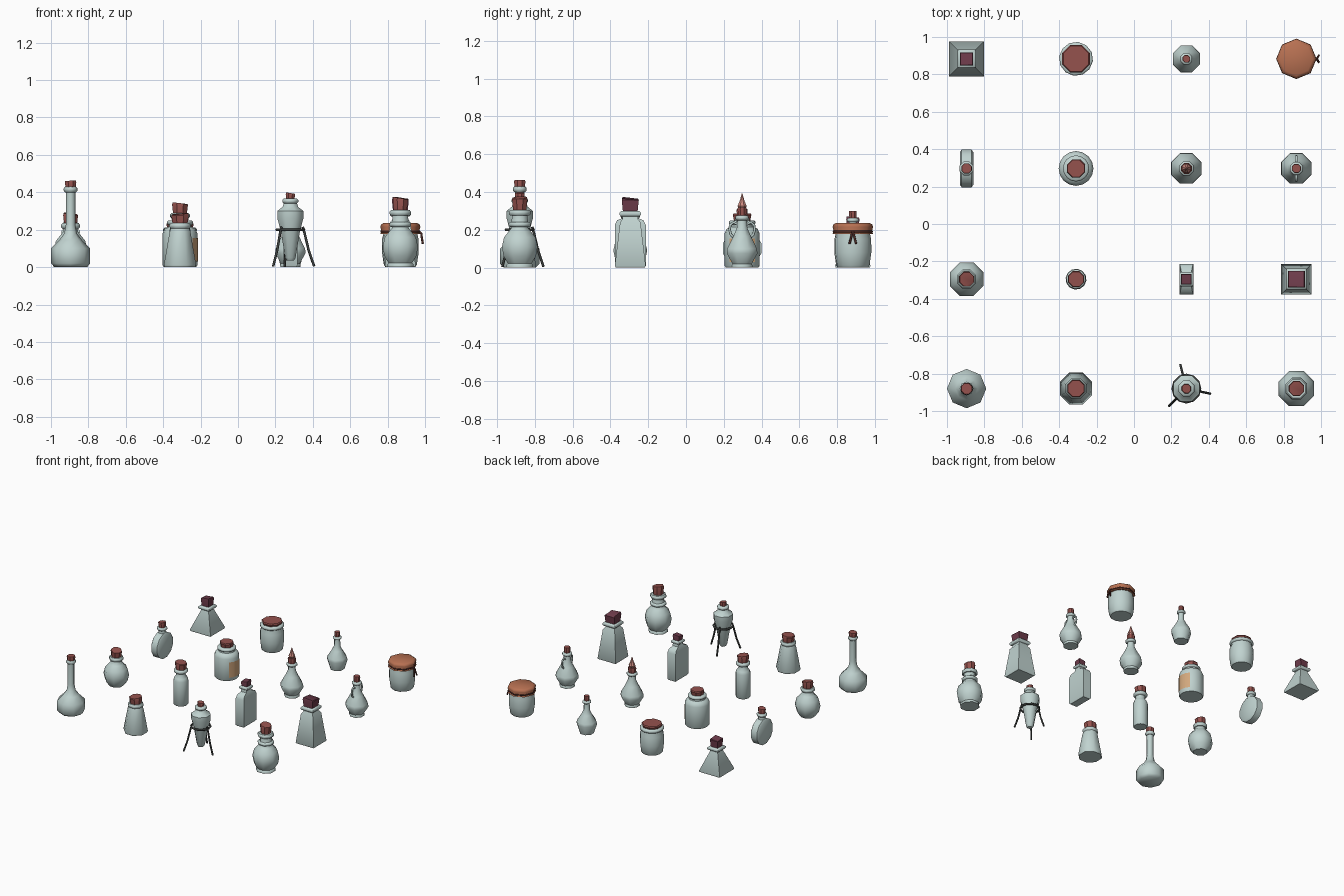
import bpy, bmesh, math
from mathutils import Vector, Matrix

if "Cube" in bpy.data.objects:
    bpy.data.objects.remove(bpy.data.objects["Cube"])

def material(name, rgb):
    m = bpy.data.materials.new(name)
    m.diffuse_color = (*rgb, 1)
    m.use_nodes = True
    m.node_tree.nodes["Principled BSDF"].inputs["Base Color"].default_value = m.diffuse_color
    return m

GLASS = material("pale_glass", (0.53, 0.65, 0.63))
CORK = material("red_cork", (0.30, 0.085, 0.076))
PLUM = material("plum_cork", (0.155, 0.045, 0.07))
CLOTH = material("orange_cloth", (0.48, 0.165, 0.085))
IRON = material("dark_iron", (0.045, 0.05, 0.047))
LABEL = material("tan_label", (0.66, 0.40, 0.21))
PINK = material("pink_stopper", (0.62, 0.26, 0.22))
STRING = material("brown_string", (0.08, 0.025, 0.02))

def finish(name, bm, mat, angle=50):
    bmesh.ops.recalc_face_normals(bm, faces=bm.faces)
    for f in bm.faces:
        f.smooth = True
    for e in bm.edges:
        e.smooth = len(e.link_faces) == 2 and e.calc_face_angle(0) < math.radians(angle)
    me = bpy.data.meshes.new(name)
    bm.to_mesh(me)
    bm.free()
    me.materials.append(mat)
    ob = bpy.data.objects.new(name, me)
    bpy.context.collection.objects.link(ob)
    return ob

def loft(name, pos, rings, sides=8, mat=GLASS, phase=22.5, angle=50, shear=(0, 0), matrix=None):
    """Stack of rings (rx, z) or (rx, ry, z), capped; the top ring is tilted by shear."""
    bm = bmesh.new()
    loops = []
    square = sides == 4
    for i, ring in enumerate(rings):
        rx, ry, z = ring if len(ring) == 3 else (ring[0], ring[0], ring[1])
        k = math.sqrt(2) if square else 1
        loop = []
        for j in range(sides):
            a = math.tau * j / sides + math.radians(45 if square else phase)
            x, y = rx * k * math.cos(a), ry * k * math.sin(a)
            t = x * shear[0] + y * shear[1] if i == len(rings) - 1 else 0
            loop.append(bm.verts.new((x, y, z + t)))
        loops.append(loop)
    for a, b in zip(loops, loops[1:]):
        for j in range(sides):
            n = (j + 1) % sides
            bm.faces.new((a[j], a[n], b[n], b[j]))
    bm.faces.new(loops[0][::-1])
    bm.faces.new(loops[-1])
    if matrix:
        bmesh.ops.transform(bm, matrix=matrix, verts=bm.verts)
    bmesh.ops.translate(bm, vec=(pos[0], pos[1], 0), verts=bm.verts)
    return finish(name, bm, mat, angle)

def lip(name, pos, r, z0, z1, sides=8, ry=None, phase=22.5):
    """Rounded rim."""
    ry = ry or r
    d = 0.008
    h = (z1 - z0) * 0.3
    loft(name, pos, [(r - d, ry - d, z0), (r, ry, z0 + h), (r, ry, z1 - h), (r - d, ry - d, z1)],
         sides, phase=phase)

def cork(name, pos, r, z0, z1, sides=8, mat=CORK, shear=(0.0, 0.0)):
    """Flared cork with tilted top."""
    loft(name, pos, [(r * 0.85, z0 - 0.01), (r, z1 - 0.008), (r * 0.92, z1)],
         sides, mat, angle=35, shear=shear)

def tube(name, points, r, mat, sides=6):
    bm = bmesh.new()
    pts = [Vector(p) for p in points]
    loops = []
    for i, p in enumerate(pts):
        d = (pts[min(i + 1, len(pts) - 1)] - pts[max(i - 1, 0)]).normalized()
        u = d.orthogonal().normalized() if i == 0 else (u - d * u.dot(d)).normalized()
        v = d.cross(u)
        loops.append([bm.verts.new(p + r * (u * math.cos(math.tau * j / sides) + v * math.sin(math.tau * j / sides)))
                      for j in range(sides)])
    for a, b in zip(loops, loops[1:]):
        for j in range(sides):
            bm.faces.new((a[j], a[(j + 1) % sides], b[(j + 1) % sides], b[j]))
    bm.faces.new(loops[0])
    bm.faces.new(loops[-1])
    return finish(name, bm, mat, 65)

def ring(name, pos, r, z, t, mat, sides=8):
    prof = [(math.cos(math.tau * k / 6) * t + r, math.sin(math.tau * k / 6) * t + z) for k in range(6)]
    bm = bmesh.new()
    loops = [[bm.verts.new((pos[0] + q * math.cos(math.tau * j / sides), pos[1] + q * math.sin(math.tau * j / sides), z2))
              for q, z2 in prof] for j in range(sides)]
    for j in range(sides):
        a, b = loops[j], loops[(j + 1) % sides]
        for k in range(6):
            bm.faces.new((a[k], b[k], b[(k + 1) % 6], a[(k + 1) % 6]))
    finish(name, bm, mat, 65)

C = (-0.895, -0.31, 0.28, 0.868)    # columns
R = (-0.88, -0.295, 0.297, 0.883)   # rows, front to back

# --- front row: long neck flask
p = (C[0], R[0])
loft("long_neck_flask", p, [(0.085, 0), (0.105, 0.02), (0.105, 0.10), (0.06, 0.145), (0.034, 0.18),
                            (0.025, 0.23), (0.025, 0.41)], phase=0)
lip("long_neck_lip", p, 0.037, 0.40, 0.43, phase=0)
cork("long_neck_cork", p, 0.033, 0.43, 0.462, shear=(0.05, 0))
# conical flask
p = (C[1], R[0])
loft("conical_flask", p, [(0.088, 0), (0.093, 0.012), (0.06, 0.19), (0.05, 0.215)])
lip("conical_lip", p, 0.06, 0.205, 0.235)
cork("conical_cork", p, 0.05, 0.235, 0.285, shear=(0.08, 0.05))
# pointed bottle on a tripod
p = (C[2], R[0])
loft("pointed_bottle", p, [(0.02, 0.035), (0.03, 0.05), (0.055, 0.19), (0.075, 0.26), (0.075, 0.30),
                           (0.045, 0.322), (0.035, 0.35)])
lip("pointed_lip", p, 0.046, 0.34, 0.367)
cork("pointed_cork", p, 0.027, 0.367, 0.396, shear=(-0.15, 0))
ring("tripod_ring", p, 0.072, 0.20, 0.008, IRON, 12)
for i, a in enumerate((104, 225, 348)):
    c, s = math.cos(math.radians(a)), math.sin(math.radians(a))
    tube(f"tripod_leg_{i}", [(p[0] + c * r, p[1] + s * r, z) for r, z in
                             ((0.068, 0.215), (0.078, 0.18), (0.10, 0.09), (0.13, 0.004))], 0.007, IRON)
# round footed bottle
p = (C[3], R[0])
loft("round_bottle", p, [(0.075, 0), (0.075, 0.015), (0.068, 0.022), (0.093, 0.06), (0.102, 0.11), (0.09, 0.16),
                         (0.06, 0.195), (0.047, 0.21), (0.045, 0.29)])
lip("round_neck_ring", p, 0.063, 0.215, 0.24)
lip("round_lip", p, 0.062, 0.275, 0.305)
cork("round_cork", p, 0.044, 0.305, 0.37, shear=(-0.15, 0.05))

# --- second row: globe flask
p = (C[0], R[1])
loft("globe_flask", p, [(0.055, 0), (0.085, 0.04), (0.097, 0.09), (0.085, 0.14), (0.055, 0.175),
                        (0.042, 0.19), (0.04, 0.22)])
lip("globe_lip", p, 0.055, 0.205, 0.235)
cork("globe_cork", p, 0.043, 0.235, 0.285, shear=(-0.12, 0.1))
# cylinder vial
p = (C[1], R[1])
loft("vial", p, [(0.05, 0), (0.056, 0.008), (0.056, 0.20), (0.048, 0.22), (0.036, 0.235), (0.036, 0.27)], 12)
lip("vial_lip", p, 0.053, 0.26, 0.29, 12)
cork("vial_cork", p, 0.046, 0.29, 0.342, 8, shear=(-0.12, 0))
# flat rectangular bottle
p = (C[2], R[1])
loft("flat_bottle", p, [(0.031, 0.076, 0), (0.037, 0.082, 0.008), (0.037, 0.082, 0.225), (0.033, 0.07, 0.25),
                        (0.025, 0.032, 0.265), (0.025, 0.028, 0.30)], 4)
lip("flat_lip", p, 0.038, 0.285, 0.31, 4)
cork("flat_cork", p, 0.028, 0.31, 0.35, 4, PLUM, (0.15, 0.1))
# square tapered bottle
p = (C[3], R[1])
loft("tapered_bottle", p, [(0.076, 0), (0.082, 0.008), (0.054, 0.24), (0.04, 0.258), (0.04, 0.28)], 4)
lip("tapered_lip", p, 0.056, 0.27, 0.30, 4)
cork("tapered_cork", p, 0.045, 0.30, 0.365, 4, PLUM, (-0.1, -0.12))

# --- third row: flat disc bottle, disc faces along x
p = (C[0], R[2])
turn = Matrix.Translation((0, 0, 0.102)) @ Matrix.Rotation(math.pi / 2, 4, 'Y')
loft("disc_bottle", p, [(0.09, -0.036), (0.105, -0.026), (0.105, 0.026), (0.09, 0.036)], 12,
     phase=15, angle=35, matrix=turn)
loft("disc_neck", p, [(0.03, 0.18), (0.026, 0.24)])
lip("disc_lip", p, 0.04, 0.225, 0.25)
cork("disc_cork", p, 0.03, 0.25, 0.29, shear=(0.1, 0))
# labelled jar
p = (C[1], R[2])
loft("label_jar", p, [(0.086, 0), (0.093, 0.01), (0.093, 0.18), (0.082, 0.205), (0.062, 0.215), (0.058, 0.235)],
     16, phase=0)
lip("label_jar_lip", p, 0.07, 0.225, 0.25, 16)
cork("label_jar_cork", p, 0.053, 0.25, 0.287)
bm = bmesh.new()
cols = [[bm.verts.new((p[0] + 0.096 * math.cos(math.radians(a)), p[1] + 0.096 * math.sin(math.radians(a)), z))
         for z in (0.03, 0.155)] for a in (-45, -22.5, 0, 22.5, 45)]
for a, b in zip(cols, cols[1:]):
    bm.faces.new((a[0], b[0], b[1], a[1]))
bmesh.ops.solidify(bm, geom=bm.faces[:], thickness=0.004)
finish("jar_label", bm, LABEL)
# teardrop bottle with spire stopper, and teardrop bottle with two handles
drop = [(0.058, 0), (0.06, 0.01), (0.055, 0.02), (0.088, 0.075), (0.085, 0.10), (0.05, 0.165), (0.03, 0.21), (0.026, 0.26)]
p = (C[2], R[2])
loft("spire_bottle", p, drop)
lip("spire_bottle_lip", p, 0.042, 0.245, 0.27)
cork("spire_cork", p, 0.032, 0.27, 0.31)
loft("spire_stopper", p, [(0.016, 0.305), (0.026, 0.325), (0.013, 0.355), (0.002, 0.392)], 8, PINK, angle=30)
p = (C[3], R[2])
loft("handled_bottle", p, drop)
lip("handled_lip", p, 0.038, 0.25, 0.275)
cork("handled_cork", p, 0.026, 0.275, 0.318)
for n, s in (("left", -1), ("right", 1)):
    tube(f"{n}_handle", [(p[0], p[1] + s * y, z) for y, z in
         ((0.02, 0.225), (0.045, 0.24), (0.063, 0.225), (0.066, 0.20), (0.06, 0.175), (0.04, 0.155))], 0.007, GLASS)

# --- back row: pyramid bottle
p = (C[0], R[3])
loft("pyramid_bottle", p, [(0.09, 0), (0.094, 0.01), (0.034, 0.165), (0.03, 0.185)], 4)
lip("pyramid_lip", p, 0.05, 0.175, 0.202, 4)
cork("pyramid_cork", p, 0.035, 0.202, 0.265, 4, PLUM, (0.1, -0.1))
# wide jar
p = (C[1], R[3])
loft("wide_jar", p, [(0.075, 0), (0.083, 0.01), (0.091, 0.08), (0.09, 0.15), (0.08, 0.178), (0.08, 0.20)], 12)
lip("wide_jar_lip", p, 0.091, 0.185, 0.212, 12)
cork("wide_jar_cork", p, 0.08, 0.212, 0.236)
# small narrow bottle
p = (C[2], R[3])
loft("small_bottle", p, [(0.055, 0), (0.058, 0.012), (0.078, 0.075), (0.074, 0.095), (0.04, 0.15), (0.024, 0.185), (0.022, 0.25)])
lip("small_lip", p, 0.034, 0.24, 0.262)
cork("small_cork", p, 0.022, 0.262, 0.30)
# cloth covered jar
p = (C[3], R[3])
loft("cloth_jar", p, [(0.08, 0), (0.089, 0.012), (0.099, 0.08), (0.098, 0.15), (0.09, 0.185), (0.09, 0.21)], 12)
loft("cloth_cover", p, [(0.108, 0.177), (0.101, 0.192), (0.107, 0.215), (0.103, 0.228), (0.088, 0.237)], 8, CLOTH, 0)
ring("cloth_string", p, 0.101, 0.191, 0.006, STRING, 8)
for i, s in enumerate((-1, 1)):
    tube(f"string_tail_{i}", [(p[0] + x, p[1] + s * y, z) for x, y, z in
         ((0.10, 0, 0.192), (0.112, 0.004, 0.18), (0.115, 0.01, 0.155), (0.12, 0.018, 0.125))], 0.006, STRING)
